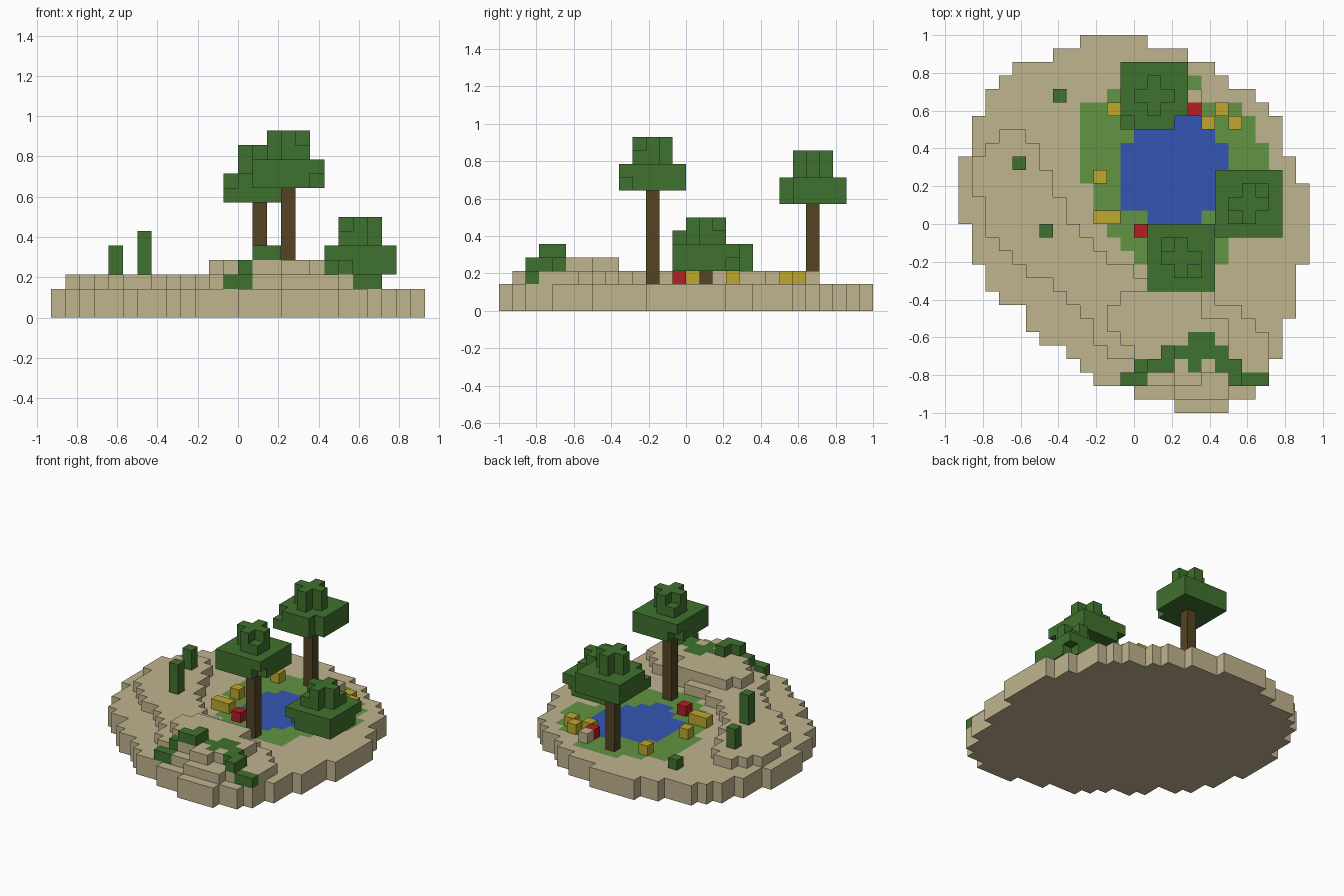
import bpy
import bmesh

if "Cube" in bpy.data.objects:
    bpy.data.objects.remove(bpy.data.objects["Cube"], do_unlink=True)

V = 1 / 14  # block size


def linear(c):
    c /= 255
    return c / 12.92 if c <= 0.04045 else ((c + 0.055) / 1.055) ** 2.4


def material(name, *rgb):
    m = bpy.data.materials.new(name)
    m.use_nodes = True
    col = [linear(c) for c in rgb] + [1]
    m.diffuse_color = col
    bsdf = m.node_tree.nodes["Principled BSDF"]
    bsdf.inputs["Base Color"].default_value = col
    bsdf.inputs["Roughness"].default_value = 0.9
    return m


SAND = material("sand", 192, 180, 143)
GRASS = material("grass", 98, 147, 66)
WATER = material("water", 52, 86, 180)
LEAF = material("leaf", 64, 113, 46)
BARK = material("bark", 84, 67, 35)
YELLOW = material("yellow petals", 190, 168, 46)
RED = material("red petals", 180, 30, 36)

SIDES = [(1, 0, 0), (-1, 0, 0), (0, 1, 0), (0, -1, 0), (0, 0, 1), (0, 0, -1)]


def blocks(name, cells, mats, rule=None):
    """Shell of a set of grid cells; rule(cell, direction) picks the material."""
    cells = set(cells)
    bm = bmesh.new()
    for c in sorted(cells):
        for d in SIDES:
            if tuple(a + b for a, b in zip(c, d)) in cells:
                continue
            k = [abs(a) for a in d].index(1)
            u, w = (k + 1) % 3, (k + 2) % 3
            ring = [(0, 0), (1, 0), (1, 1), (0, 1)]
            if d[k] < 0:
                ring.reverse()
            verts = []
            for a, b in ring:
                p = list(c)
                p[k] += d[k] > 0
                p[u] += a
                p[w] += b
                verts.append(bm.verts.new([q * V for q in p]))
            face = bm.faces.new(verts)
            if rule:
                face.material_index = rule(c, d)
    bmesh.ops.remove_doubles(bm, verts=bm.verts[:], dist=V / 100)
    me = bpy.data.meshes.new(name)
    bm.to_mesh(me)
    bm.free()
    for m in mats:
        me.materials.append(m)
    ob = bpy.data.objects.new(name, me)
    bpy.context.collection.objects.link(ob)
    return ob


def rows(top, spans):
    """Grid squares from row spans, listed from the back row forwards."""
    return {(x, top - n) for n, (a, b) in enumerate(spans) for x in range(a, b)}


def layer(squares, z):
    return {(x, y, z) for x, y in squares}


# Island slab with a grass and water inlay on its top
west = [-4, -6, -9, -10, -11, -11] + [-12] * 3 + [-13] * 5 + [-12] * 3
west += [-11, -11, -10, -8, -8, -7, -5, -4, -3, 0, 3]
east = [1, 4, 6, 7, 9, 10] + [11] * 3 + [12] * 2 + [13] * 6
east += [12] * 4 + [11] * 3 + [10, 10, 9, 7]
island = rows(13, zip(west, east))
grass = rows(10, [(0, 5), (-2, 4), (-4, 8), (-4, 9), (-4, 9), (-4, 10), (-4, 10),
                  (-4, 10), (-3, 8), (-3, 8), (-3, 8), (-2, 7), (-1, 7), (0, 7),
                  (1, 4)])
water = rows(7, [(3, 5), (0, 6), (-1, 7), (-1, 7), (-1, 7), (-1, 6), (-1, 6),
                 (1, 5), (2, 4)])


def ground_colour(c, d):
    if d[2] < 1:
        return 0
    return 2 if c[:2] in water else 1 if c[:2] in grass else 0


blocks("island", layer(island, 0) | layer(island, 1), [SAND, GRASS, WATER],
       ground_colour)

# Crescent dune and the rocky rise at its front end
dune = rows(6, [(-10, -8), (-11, -7), (-12, -7), (-12, -6), (-12, -6), (-11, -5),
                (-11, -5), (-11, -4), (-10, -3), (-9, -2), (-8, 0), (-6, 3),
                (-5, 6), (-4, 8), (-3, 9), (-3, 10), (-2, 10), (0, 10), (1, 8),
                (3, 7)])
rise = rows(-6, [(-1, 5), (-2, 5), (-2, 7), (-1, 7), (0, 7), (1, 6), (3, 5)])
low_shrub = {(-1, -12), (0, -12), (8, -12), (9, -12)}
mid_shrub = {(0, -11), (3, -10), (4, -9), (5, -9), (4, -10), (4, -11), (5, -10),
             (6, -10), (6, -11), (7, -11), (7, -12)}
high_shrub = {(1, -11), (2, -11), (2, -10)}
blocks("dune", layer(dune - low_shrub, 2), [SAND])
blocks("dune_rise", layer(rise - mid_shrub, 3), [SAND])
blocks("front_shrubs", layer(low_shrub, 2) | layer(mid_shrub, 3)
       | layer(high_shrub, 4), [LEAF])


# Trees: trunk, square crown with chipped corners, cross shaped tip
def tree(name, x, y, crown, chips, tip_corners):
    blocks(name + "_trunk", [(x, y, z) for z in range(2, crown)], [BARK])
    cells = set()
    for i in range(-2, 3):
        for j in range(-2, 3):
            for k in range(2):
                if (i, j, k) not in chips:
                    cells.add((x + i, y + j, crown + k))
            if abs(i) + abs(j) < 2:
                cells |= {(x + i, y + j, crown + k) for k in (2, 3)}
    cells |= {(x + i, y + j, crown + 2) for i, j in tip_corners}
    blocks(name + "_crown", cells, [LEAF])


tree("back_tree", 1, 9, 8, {(2, -2, 0), (2, -2, 1), (-2, -2, 1)}, [])
tree("front_tree", 3, -3, 9, {(2, -2, 0), (-2, 2, 0)}, [(-1, 1), (1, -1)])
tree("bushy_tree", 8, 1, 3, {(-2, -2, 0), (2, 2, 0)}, [(1, 1), (-1, -1)])

# Cacti
for name, x, y, z, top in [("tall_cactus", -7, -1, 3, 6), ("short_cactus", -9, 4, 3, 5),
                           ("cactus_sprout", -6, 9, 2, 3)]:
    blocks(name, [(x, y, k) for k in range(z, top)], [LEAF])

# Flowers and a stone around the pond
blocks("yellow_flowers", layer({(-2, 8), (6, 8), (5, 7), (7, 7), (-3, 3), (-3, 0),
                                (-2, 0)}, 2), [YELLOW])
blocks("red_flowers", layer({(4, 8), (0, -1)}, 2), [RED])
blocks("pond_stone", layer({(4, 9)}, 2), [SAND])
